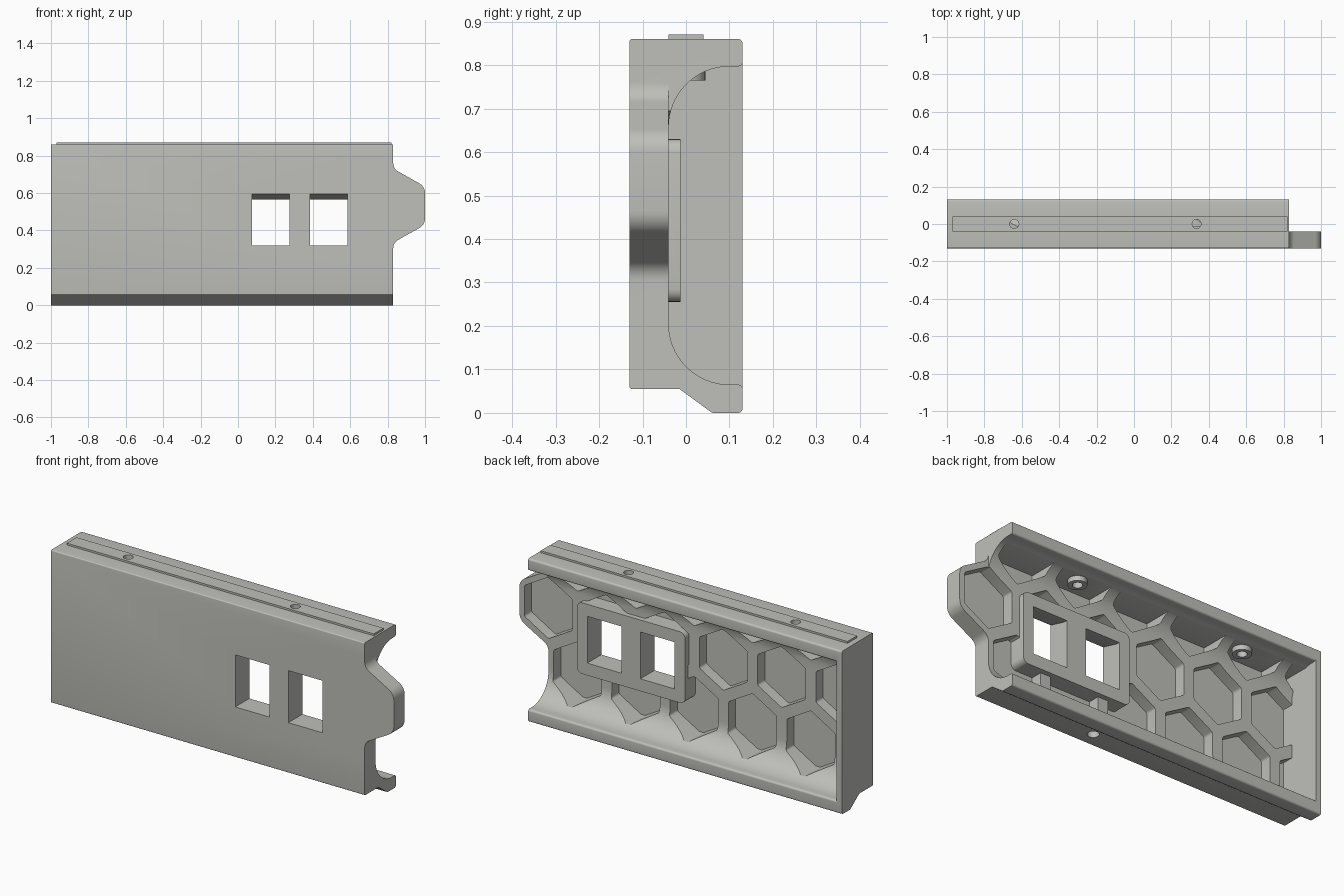
import bpy, bmesh, math
from mathutils import Vector

if "Cube" in bpy.data.objects:
    bpy.data.objects.remove(bpy.data.objects["Cube"])

grey = bpy.data.materials.new("warm_grey")
grey.diffuse_color = (0.52, 0.52, 0.49, 1)
grey.use_nodes = True
grey.node_tree.nodes["Principled BSDF"].inputs["Base Color"].default_value = grey.diffuse_color


def rounded(corners, steps=5):
    """Polygon from (u, v, radius) corners, each filleted by its radius."""
    out, n = [], len(corners)
    for i, (u, v, r) in enumerate(corners):
        p = Vector((u, v))
        if r == 0:
            out.append(p)
            continue
        a = (Vector(corners[i - 1][:2]) - p).normalized()
        b = (Vector(corners[(i + 1) % n][:2]) - p).normalized()
        half = a.angle(b) / 2
        centre = p + (a + b).normalized() * (r / math.sin(half))
        s, e = p + a * (r / math.tan(half)) - centre, p + b * (r / math.tan(half)) - centre
        sweep = math.pi - 2 * half
        count = max(steps, int(r * 120))
        for k in range(count + 1):
            t = k / count
            out.append(centre + (s * math.sin((1 - t) * sweep) + e * math.sin(t * sweep)) / math.sin(sweep))
    return out


def prism(name, polys, axis, lo, hi):
    """Extrude polygons along an axis; the other two axes are (y,z), (x,z) or (x,y)."""
    def place(p, d):
        return {'X': (d, p[0], p[1]), 'Y': (p[0], d, p[1]), 'Z': (p[0], p[1], d)}[axis]
    bm = bmesh.new()
    for poly in polys:
        a = [bm.verts.new(place(p, lo)) for p in poly]
        b = [bm.verts.new(place(p, hi)) for p in poly]
        bm.faces.new(a)
        bm.faces.new(b[::-1])
        for i in range(len(a)):
            j = (i + 1) % len(a)
            bm.faces.new((a[i], b[i], b[j], a[j]))
    bmesh.ops.recalc_face_normals(bm, faces=bm.faces)
    me = bpy.data.meshes.new(name)
    bm.to_mesh(me)
    bm.free()
    me.materials.append(grey)
    ob = bpy.data.objects.new(name, me)
    bpy.context.collection.objects.link(ob)
    return ob


def rect(u0, v0, u1, v1, r=0):
    return rounded([(u0, v0, r), (u1, v0, r), (u1, v1, r), (u0, v1, r)])


def circle(u, v, r, n=24):
    return [(u + r * math.cos(math.tau * k / n), v + r * math.sin(math.tau * k / n)) for k in range(n)]


def combine(ob, other, operation):
    """Apply a boolean and remove the second object."""
    m = ob.modifiers.new("bool", 'BOOLEAN')
    m.operation, m.solver, m.object = operation, 'EXACT', other
    bpy.context.view_layer.objects.active = ob
    bpy.ops.object.modifier_apply(modifier=m.name)
    bpy.data.objects.remove(other)


# Channel-shaped panel with curved inner fillets and a lower lip
R = 0.01
outer = [(0.13, 0, R), (0.06, 0, R), (-0.015, 0.055, 0), (-0.13, 0.055, 0.006),
         (-0.13, 0.86, 0.006), (0.13, 0.86, R)]
inner = [(0.13, 0.797, R), (-0.04, 0.797, 0.14), (-0.04, 0.065, 0.14), (0.13, 0.065, R)]
panel = prism("bracket_panel", [rounded(outer + inner)], 'X', -0.985, 0.83)

# Closed end wall
combine(panel, prism("end_wall", [rounded(outer)], 'X', -1, -0.97), 'UNION')

# Side tab
tab = [(0.7, 0.25, 0), (0.83, 0.25, 0), (0.83, 0.335, 0.05), (1, 0.43, 0.06),
       (1, 0.635, 0.06), (0.83, 0.73, 0.05), (0.83, 0.79, 0), (0.7, 0.79, 0)]
combine(panel, prism("side_tab", [rounded(tab)], 'Y', -0.13, -0.04), 'UNION')

# Honeycomb pockets in the back of the face
PITCH, ROW, RAD = 0.34, 0.295, 0.162
cells = []
for row in (-1, 0, 1):
    for col in range(7):
        cx = 0.83 - PITCH * col - (PITCH / 2 if row else 0)
        cz = 0.535 + ROW * row
        cells.append(rounded([(cx + RAD * math.sin(k * math.pi / 3),
                               cz + RAD * math.cos(k * math.pi / 3), 0.015) for k in range(6)], 3))
pockets = prism("pockets", cells, 'Y', -0.10, 0.105)
combine(pockets, prism("pocket_limit", [rect(-0.97, 0.085, 1.1, 0.79)], 'Y', -0.2, 0.2), 'INTERSECT')
combine(panel, pockets, 'DIFFERENCE')

# Raised window block on the back
combine(panel, prism("window_block", [rect(0.015, 0.255, 0.645, 0.63, 0.03)], 'Y', -0.12, -0.013), 'UNION')

# Two windows whose top edge slopes down toward the back
for x0 in (0.075, 0.385):
    hole = [(-0.14, 0.32), (0.0, 0.32), (0.0, 0.565), (-0.04, 0.57), (-0.14, 0.597)]
    combine(panel, prism("window", [hole], 'X', x0, x0 + 0.2), 'DIFFERENCE')

# Top rail, screw bosses and screw holes
combine(panel, prism("top_rail", [rect(-0.97, -0.04, 0.82, 0.04)], 'Z', 0.85, 0.87), 'UNION')
for x in (-0.64, 0.335):
    combine(panel, prism("boss", [circle(x, 0, 0.045)], 'Z', 0.765, 0.83), 'UNION')
    combine(panel, prism("screw_hole", [circle(x, 0, 0.024)], 'Z', 0.72, 0.9), 'DIFFERENCE')

# Blind hole in the underside
combine(panel, prism("bottom_hole", [circle(0.2, -0.05, 0.028)], 'Z', 0.03, 0.1), 'DIFFERENCE')

# Smooth curved surfaces, keep crisp edges
bpy.ops.object.select_all(action='DESELECT')
panel.select_set(True)
bpy.context.view_layer.objects.active = panel
bpy.ops.object.shade_smooth_by_angle(angle=math.radians(25))
